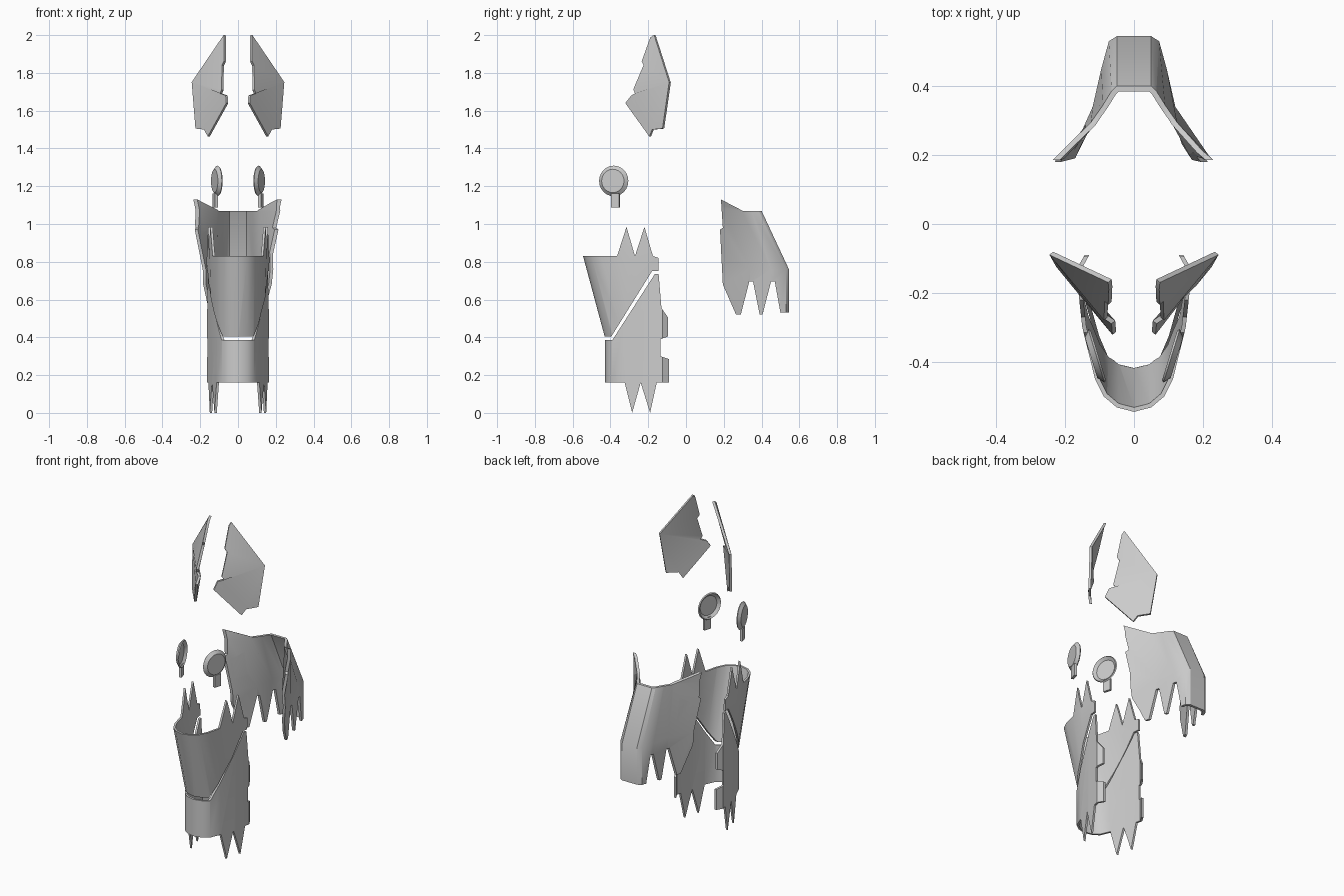
import bpy, bmesh, math
from mathutils import Matrix

if "Cube" in bpy.data.objects:
    bpy.data.objects.remove(bpy.data.objects["Cube"])


def make(name, verts, faces):
    me = bpy.data.meshes.new(name)
    me.from_pydata(verts, [], faces)
    ob = bpy.data.objects.new(name, me)
    bpy.context.collection.objects.link(ob)
    return ob


def activate(ob):
    bpy.ops.object.select_all(action='DESELECT')
    ob.select_set(True)
    bpy.context.view_layer.objects.active = ob


def modify(ob, kind, **props):
    m = ob.modifiers.new(kind, kind)
    for k, v in props.items():
        setattr(m, k, v)
    activate(ob)
    bpy.ops.object.modifier_apply(modifier=m.name)


def smooth(ob, angle=32):
    activate(ob)
    bpy.ops.object.shade_smooth_by_angle(angle=math.radians(angle))


def side_cutter(profile):
    """Prism across x with the (y, z) side outline."""
    n = len(profile)
    v = [(x, y, z) for x in (-0.4, 0.4) for y, z in profile]
    f = [list(range(n))[::-1], list(range(n, 2 * n))]
    f += [(i, (i + 1) % n, (i + 1) % n + n, i + n) for i in range(n)]
    ob = make("cutter", v, f)
    bm = bmesh.new()
    bm.from_mesh(ob.data)
    bmesh.ops.recalc_face_normals(bm, faces=bm.faces)
    bm.to_mesh(ob.data)
    bm.free()
    ob.hide_render = True
    return ob


def guard(name, sections, profile, thick):
    """Curved shell lofted through half sections (z, [(x, y)..]), trimmed to a side outline."""
    rows = []
    for z, half in sections:
        row = [(-x, y, z) for x, y in half[::-1]]
        row += [(x, y, z) for x, y in (half[1:] if half[0][0] == 0 else half)]
        rows.append(row[::-1] if half[0][1] > 0 else row)
    n = len(rows[0])
    faces = [(r * n + i, r * n + i + 1, r * n + n + i + 1, r * n + n + i)
             for r in range(len(rows) - 1) for i in range(n - 1)]
    ob = make(name, [p for r in rows for p in r], faces)
    modify(ob, 'SOLIDIFY', thickness=thick, offset=-1, use_even_offset=True)
    cut = side_cutter(profile)
    modify(ob, 'BOOLEAN', operation='INTERSECT', solver='EXACT', object=cut)
    bpy.data.objects.remove(cut)
    smooth(ob)
    return ob


# Upper front guard with two spikes on each side
top = [(0, -.545), (.05, -.532), (.088, -.50), (.113, -.45), (.15, -.30), (.172, -.10)]
low = [(0, -.42), (.05, -.408), (.083, -.38), (.108, -.325), (.137, -.235), (.16, -.10)]
guard("upper_front_guard", [(.365, low), (.83, top), (1.02, top)],
      [(-.6, .83), (-.365, .83), (-.315, .985), (-.27, .83), (-.22, .985), (-.175, .83),
       (-.145, .82), (-.145, .75), (-.18, .75), (-.395, .405), (-.6, .405)], .012)

# Lower front guard with notched rear edge and spikes below
sec = [(0, -.43), (.05, -.418), (.085, -.393), (.112, -.33), (.143, -.22), (.163, -.125), (.135, -.075)]
guard("lower_front_guard", [(-.05, sec), (.8, sec)],
      [(-.6, .385), (-.39, .385), (-.165, .735), (-.145, .735), (-.13, .555), (-.095, .505),
       (-.095, .405), (-.135, .39), (-.135, .30), (-.09, .285), (-.09, .16), (-.155, .16),
       (-.19, 0), (-.24, .16), (-.285, 0), (-.325, .16), (-.6, .16)], .012)

# Back guard with toothed lower edge
b0 = [(.05, .545), (.073, .53), (.092, .45), (.12, .34), (.18, .15)]
b1 = [(.05, .545), (.073, .53), (.095, .45), (.12, .34), (.205, .15)]
b2 = [(.05, .40), (.065, .385), (.09, .345), (.125, .295), (.26, .15)]
b3 = [(.05, .355), (.06, .345), (.085, .32), (.122, .29), (.275, .15)]
guard("back_guard", [(.45, b0), (.76, b1), (1.07, b2), (1.17, b3)],
      [(.185, 1.13), (.30, 1.07), (.6, 1.065), (.6, .535), (.50, .53), (.47, .695), (.45, .695),
       (.405, .52), (.39, .52), (.355, .695), (.335, .695), (.29, .52), (.265, .52),
       (.195, .68), (.18, .97), (.195, .98)], .015)

# Pair of upper fins, creased across the middle
fin = [(.07, -.165, 2.0), (.068, -.185, 1.985), (.07, -.23, 1.86), (.08, -.22, 1.84),
       (.082, -.275, 1.71), (.09, -.265, 1.69), (.06, -.285, 1.68), (.057, -.317, 1.64),
       (.155, -.19, 1.463), (.175, -.175, 1.5), (.22, -.12, 1.505), (.24, -.085, 1.75)]
fins = make("upper_fins", fin, [(0, 1, 2, 3, 4, 5, 11), (5, 6, 7, 8, 9, 10, 11)])
modify(fins, 'SOLIDIFY', thickness=.014, offset=0)
modify(fins, 'MIRROR', use_axis=(True, False, False))
smooth(fins, 40)

# Pair of dished side discs, facing outward
place = Matrix.Translation((.117, -.385, 1.228)) @ Matrix.Rotation(math.radians(-17), 4, 'Z')
N = 24
ring = [(x, r * math.cos(2 * math.pi * i / N), r * math.sin(2 * math.pi * i / N))
        for x, r in ((-.008, .081), (.008, .062)) for i in range(N)]
dish = [(i, (i + 1) % N, N + (i + 1) % N, N + i) for i in range(N)] + [list(range(N, 2 * N))]
discs = make("side_discs", ring, dish)
modify(discs, 'SOLIDIFY', thickness=.008, offset=-1)
discs.data.transform(place)
modify(discs, 'MIRROR', use_axis=(True, False, False))
smooth(discs)

# Short stem under each disc
bpy.ops.mesh.primitive_cube_add(size=1)
stems = bpy.context.object
stems.name = "disc_stems"
stems.data.transform(place @ Matrix.Translation((0, .012, -.103)) @ Matrix.Diagonal((.016, .045, .075, 1)))
modify(stems, 'MIRROR', use_axis=(True, False, False))
